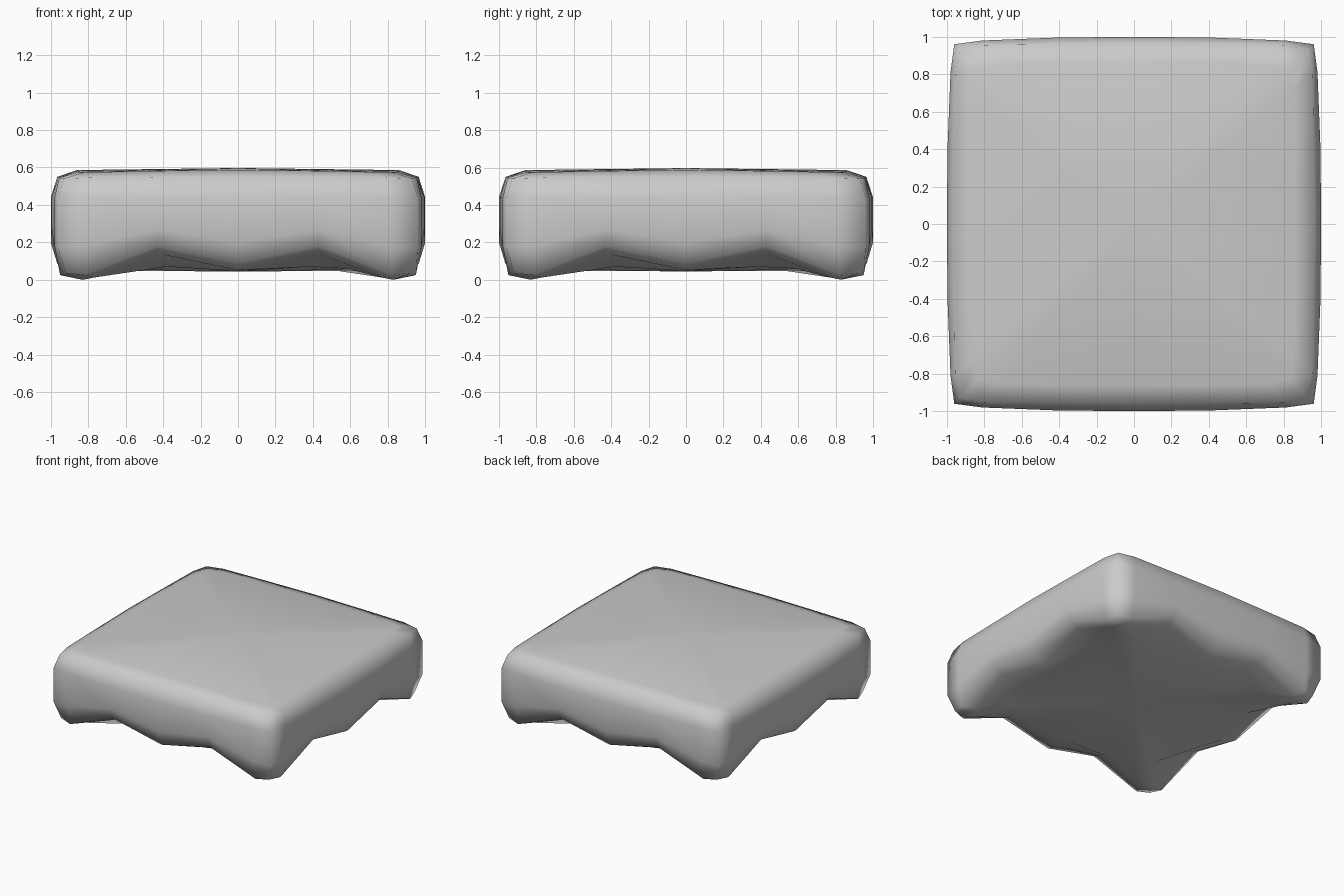
import bpy, bmesh

if "Cube" in bpy.data.objects:
    bpy.data.objects.remove(bpy.data.objects["Cube"])

# Half a side per ring: (along, outward, height) at corner, foot shoulder, notch, side middle
RINGS = [
    [(.83, .83, .572), (.72, .85, .576), (.42, .86, .582), (0, .86, .586)],   # top rim
    [(.93, .93, .54), (.80, .955, .545), (.43, .96, .548), (0, .965, .55)],   # upper rounding
    [(.96, .96, .44), (.81, .98, .44), (.43, .995, .44), (0, 1.0, .44)],      # wall top
    [(.96, .96, .17), (.81, .98, .18), (.43, .995, .27), (0, 1.0, .20)],      # wall bottom
    [(.92, .92, .035), (.82, .95, .025), (.43, .965, .18), (0, .965, .085)],  # scalloped lower edge
    [(.83, .83, .0), (.77, .85, .012), (.43, .88, .14), (0, .85, .052)],      # foot tips
    [(.66, .66, .055), (.58, .69, .06), (.38, .76, .07), (0, .74, .047)],     # base plate edge
]


def full_ring(half):
    # mirror the half side, then turn it four times
    side = [(-a, -o, z) for a, o, z in half] + [(a, -o, z) for a, o, z in half[2:0:-1]]
    points = []
    for _ in range(4):
        points += side
        side = [(-y, x, z) for x, y, z in side]
    return points


bm = bmesh.new()
loops = [[bm.verts.new(p) for p in full_ring(r)] for r in RINGS]
n = len(loops[0])

# side walls, feet and underside bands
for upper, lower in zip(loops, loops[1:]):
    for i in range(n):
        j = (i + 1) % n
        bm.faces.new((upper[i], lower[i], lower[j], upper[j]))

# crowned top and flat underside
for loop, height in ((loops[0], .597), (loops[-1], .045)):
    centre = bm.verts.new((0, 0, height))
    for i in range(n):
        bm.faces.new((loop[i], loop[(i + 1) % n], centre))

bmesh.ops.recalc_face_normals(bm, faces=bm.faces)
for f in bm.faces:
    f.smooth = True
mesh = bpy.data.meshes.new("footed_cushion_slab")
bm.to_mesh(mesh)
bm.free()
slab = bpy.data.objects.new("footed_cushion_slab", mesh)
bpy.context.collection.objects.link(slab)
